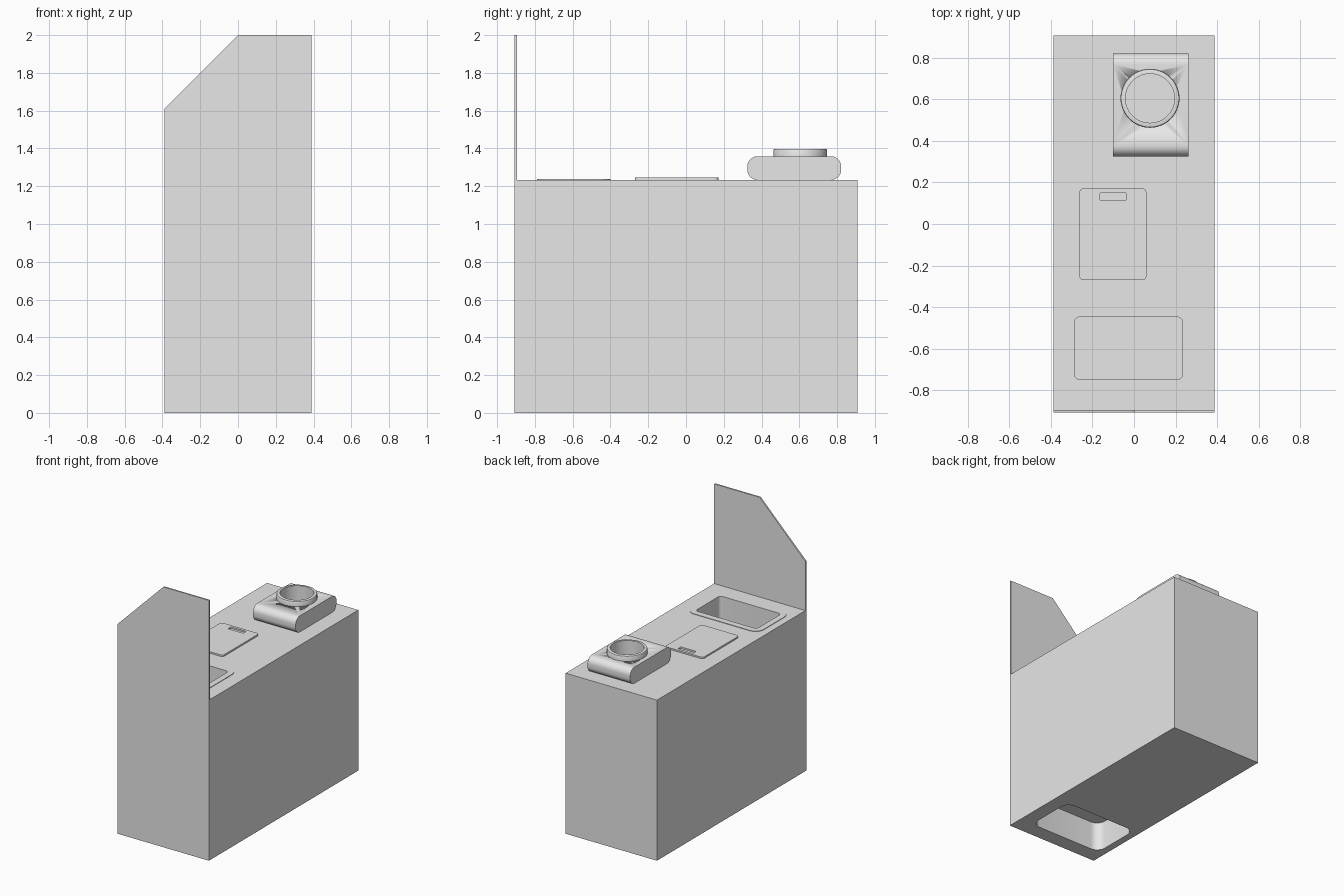
import bpy, bmesh, math
from mathutils import Matrix, Vector

cube = bpy.data.objects.get("Cube")
if cube:
    bpy.data.objects.remove(cube, do_unlink=True)

grey = bpy.data.materials.new("light_grey")
grey.use_nodes = True
grey.diffuse_color = (0.8, 0.8, 0.8, 1)
grey.node_tree.nodes["Principled BSDF"].inputs["Base Color"].default_value = (0.8, 0.8, 0.8, 1)

TOP = 1.234            # counter height
HX, HY = 0.388, 0.907  # counter half width and half depth


def rounded(x0, x1, y0, y1, r=0.0, steps=8):
    """Outline of a rectangle with rounded corners."""
    if r == 0:
        return [(x0, y0), (x1, y0), (x1, y1), (x0, y1)]
    centres = [(x1 - r, y1 - r), (x0 + r, y1 - r), (x0 + r, y0 + r), (x1 - r, y0 + r)]
    pts = []
    for q, (cx, cy) in enumerate(centres):
        for i in range(steps + 1):
            a = math.pi / 2 * (q + i / steps)
            pts.append((cx + r * math.cos(a), cy + r * math.sin(a)))
    return pts


def finish(name, mesh):
    """Clean the mesh, link it as an object and shade it."""
    bm = bmesh.new()
    bm.from_mesh(mesh)
    bmesh.ops.remove_doubles(bm, verts=bm.verts, dist=1e-5)
    bmesh.ops.recalc_face_normals(bm, faces=bm.faces)
    bm.to_mesh(mesh)
    bm.free()
    mesh.materials.clear()
    mesh.materials.append(grey)
    ob = bpy.data.objects.new(name, mesh)
    bpy.context.collection.objects.link(ob)
    bpy.ops.object.select_all(action='DESELECT')
    ob.select_set(True)
    bpy.context.view_layer.objects.active = ob
    bpy.ops.object.shade_smooth_by_angle(angle=math.radians(35))
    return ob


def slab(name, outlines, z0, z1, matrix=Matrix()):
    """Extrude outlines from z0 to z1; outlines after the first are holes."""
    curve = bpy.data.curves.new(name, 'CURVE')
    curve.dimensions = '2D'
    curve.fill_mode = 'BOTH'
    curve.extrude = (z1 - z0) / 2
    for pts in outlines:
        spline = curve.splines.new('POLY')
        spline.points.add(len(pts) - 1)
        for p, (x, y) in zip(spline.points, pts):
            p.co = (x, y, 0, 1)
        spline.use_cyclic_u = True
    temp = bpy.data.objects.new(name + "_outline", curve)
    mesh = bpy.data.meshes.new_from_object(temp)
    bpy.data.objects.remove(temp)
    mesh.transform(matrix @ Matrix.Translation((0, 0, (z0 + z1) / 2)))
    return finish(name, mesh)


# Counter with a shaft for the bin
shaft = rounded(-0.333, 0.28, -0.79, -0.40, 0.07)
slab("counter_body", [rounded(-HX, HX, -HY, HY), shaft], 0, TOP)

# Bin hanging in the shaft
cavity = rounded(-0.287, 0.234, -0.747, -0.448, 0.025)
slab("bin_walls", [shaft, cavity], 0.27, TOP + 0.004)
slab("bin_floor", [shaft], 0.22, 0.27)

# Upright screen with one clipped corner
upright = Matrix.Rotation(math.pi / 2, 4, 'X')
slab("front_screen",
     [[(-HX, TOP), (HX, TOP), (HX, 2), (0, 2), (-HX, 1.612)]],
     HY - 0.012, HY, upright)

# Flat hatch with a finger slot
slab("hatch", [rounded(-0.263, 0.06, -0.27, 0.171, 0.02),
               rounded(-0.165, -0.035, 0.113, 0.15, 0.01)], TOP, TOP + 0.012)

# Cushion-edged block: profile in y and z, extruded along x
sideways = Matrix(((0, 0, 1, 0), (1, 0, 0, 0), (0, 1, 0, 0), (0, 0, 0, 1)))
block = slab("holder_block", [rounded(0.325, 0.821, TOP, 1.358, 0.052, 10)],
             -0.10, 0.262, sideways)

# Cup well sunk into the block
centre = Vector((0.077, 0.605, 0))
bm = bmesh.new()
bmesh.ops.create_cone(bm, cap_ends=True, segments=48, radius1=0.13, radius2=0.13, depth=0.3,
                      matrix=Matrix.Translation(centre + Vector((0, 0, 1.392))))
well_mesh = bpy.data.meshes.new("well_cutter")
bm.to_mesh(well_mesh)
bm.free()
cutter = finish("well_cutter", well_mesh)
cutter.hide_render = True
cut = block.modifiers.new("well", 'BOOLEAN')
cut.operation = 'DIFFERENCE'
cut.object = cutter
cut.solver = 'EXACT'
bpy.context.view_layer.objects.active = block
bpy.ops.object.modifier_apply(modifier=cut.name)
bpy.data.objects.remove(cutter, do_unlink=True)

# Cup ring with its inner wall and floor, turned around the centre
profile = [(0.142, 1.35), (0.142, 1.39), (0.139, 1.396), (0.134, 1.398),
           (0.118, 1.398), (0.118, 1.25), (0, 1.25)]
bm = bmesh.new()
verts = [bm.verts.new(centre + Vector((r, 0, z))) for r, z in profile]
edges = [bm.edges.new(pair) for pair in zip(verts, verts[1:])]
bmesh.ops.spin(bm, geom=verts + edges, cent=centre, axis=(0, 0, 1),
               angle=math.tau, steps=48, use_merge=True)
ring_mesh = bpy.data.meshes.new("cup_ring")
bm.to_mesh(ring_mesh)
bm.free()
finish("cup_ring", ring_mesh)
